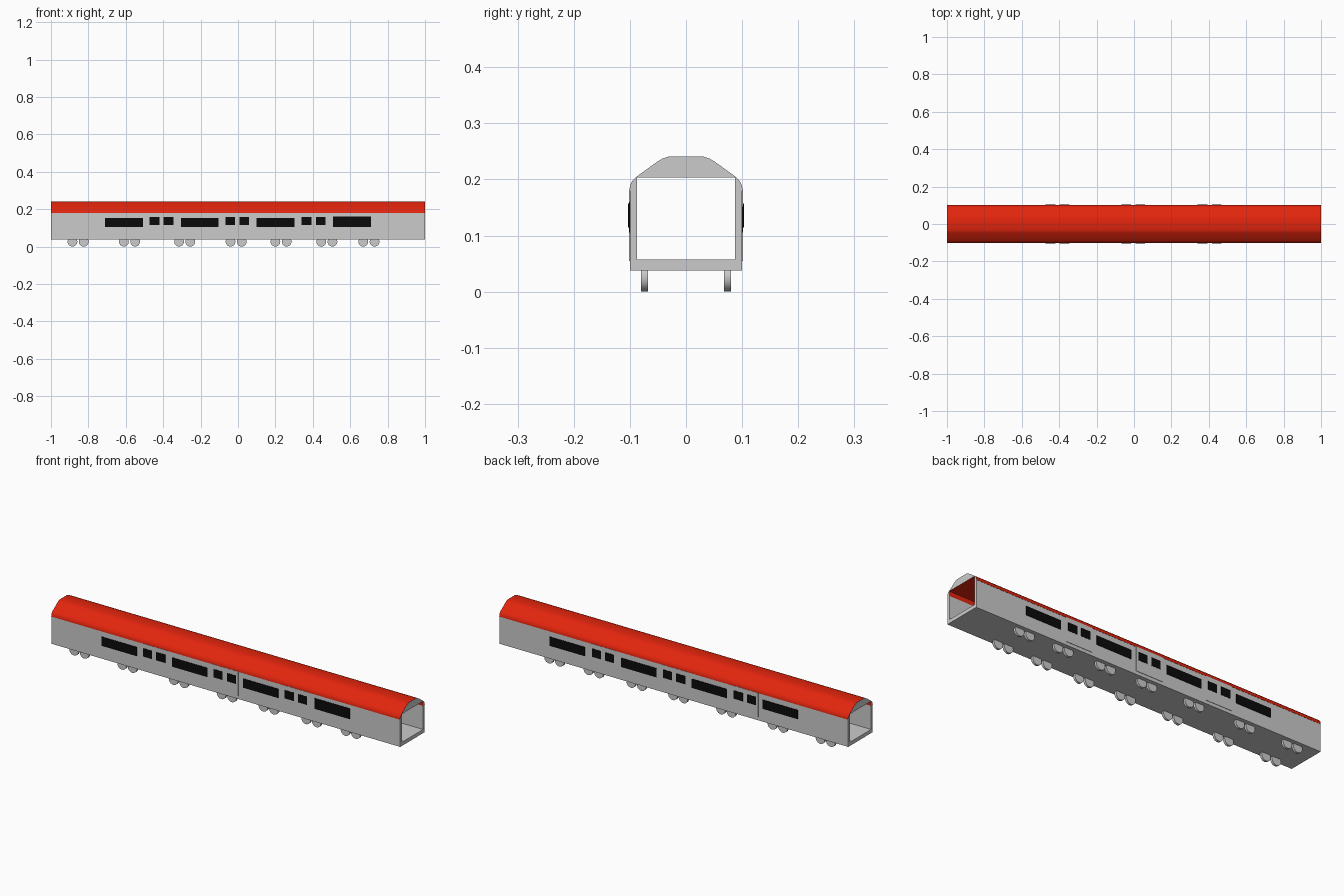
import bpy, bmesh, math
from mathutils import Matrix

cube = bpy.data.objects.get("Cube")
if cube:
    bpy.data.objects.remove(cube, do_unlink=True)


def material(name, rgb):
    m = bpy.data.materials.new(name)
    m.use_nodes = True
    m.diffuse_color = (*rgb, 1)
    m.node_tree.nodes["Principled BSDF"].inputs["Base Color"].default_value = (*rgb, 1)
    return m


grey = material("light grey", (0.6, 0.6, 0.6))
red = material("roof red", (0.76, 0.018, 0.004))
black = material("window black", (0.003, 0.003, 0.003))


def finish(name, bm, *mats):
    bmesh.ops.recalc_face_normals(bm, faces=bm.faces)
    mesh = bpy.data.meshes.new(name)
    bm.to_mesh(mesh)
    bm.free()
    for m in mats:
        mesh.materials.append(m)
    obj = bpy.data.objects.new(name, mesh)
    bpy.context.collection.objects.link(obj)
    return obj


def smooth(obj, degrees):
    bpy.ops.object.select_all(action='DESELECT')
    obj.select_set(True)
    bpy.context.view_layer.objects.active = obj
    bpy.ops.object.shade_smooth_by_angle(angle=math.radians(degrees))


def extrude_along_x(profile):
    bm = bmesh.new()
    face = bm.faces.new([bm.verts.new((-1, y, z)) for y, z in profile])
    out = bmesh.ops.extrude_face_region(bm, geom=[face], use_keep_orig=True)
    verts = [v for v in out["geom"] if isinstance(v, bmesh.types.BMVert)]
    bmesh.ops.translate(bm, verts=verts, vec=(2, 0, 0))
    return bm


def mirrored(half):
    return half + [(-y, z) for y, z in reversed(half)]


# Body: an open channel of floor and two walls
body_half = [(0.1, 0.038), (0.1, 0.179), (0.087, 0.179), (0.087, 0.057)]
finish("body_shell", extrude_along_x(mirrored(body_half)), grey)

# Roof: red skin and ceiling with grey end caps
roof_half = [(0.087, 0.203), (0.087, 0.179), (0.101, 0.179), (0.1, 0.188), (0.096, 0.197),
             (0.088, 0.205), (0.07, 0.218), (0.052, 0.231), (0.042, 0.237), (0.03, 0.241)]
bm = extrude_along_x(mirrored(roof_half))
bm.normal_update()
for f in bm.faces:
    f.material_index = 1 if abs(f.normal.x) > 0.9 else 0
smooth(finish("roof", bm, red, grey), 40)


# Plates on the side walls: doors and windows
def plate(name, side, x0, x1, z0, z1, depth, mat):
    bm = bmesh.new()
    size = Matrix.Diagonal((x1 - x0, depth, z1 - z0, 1))
    place = Matrix.Translation(((x0 + x1) / 2, side * (0.1 + depth / 2), (z0 + z1) / 2))
    bmesh.ops.create_cube(bm, size=1, matrix=place @ size)
    finish(name, bm, mat)


for side, label in ((-1, "front"), (1, "back")):
    for i, x in enumerate((-0.61, -0.205, 0.2, 0.61)):
        top = 0.16 if i == 3 and side < 0 else 0.152
        plate(f"{label}_long_window_{i + 1}", side, x - 0.101, x + 0.101, 0.105, top, 0.002, black)
    for i, x in enumerate((-0.409, -0.004, 0.404)):
        plate(f"{label}_door_{i + 1}", side, x - 0.076, x + 0.076, 0.055, 0.18, 0.002, grey)
        for s, half in ((-1, "a"), (1, "b")):
            c = x + s * 0.038
            plate(f"{label}_door_window_{i + 1}{half}", side, c - 0.026, c + 0.026,
                  0.114, 0.157, 0.003, black)

# Wheels: seven pairs along each side
for side, label in ((-1, "front"), (1, "back")):
    for i, x in enumerate((-0.855, -0.58, -0.285, -0.01, 0.23, 0.475, 0.7)):
        for s, half in ((-1, "a"), (1, "b")):
            bm = bmesh.new()
            place = Matrix.Translation((x + s * 0.03, side * 0.074, 0.026))
            bmesh.ops.create_cone(bm, cap_ends=True, segments=32, radius1=0.026,
                                  radius2=0.026, depth=0.012,
                                  matrix=place @ Matrix.Rotation(math.pi / 2, 4, 'X'))
            smooth(finish(f"{label}_wheel_{i + 1}{half}", bm, grey), 30)
